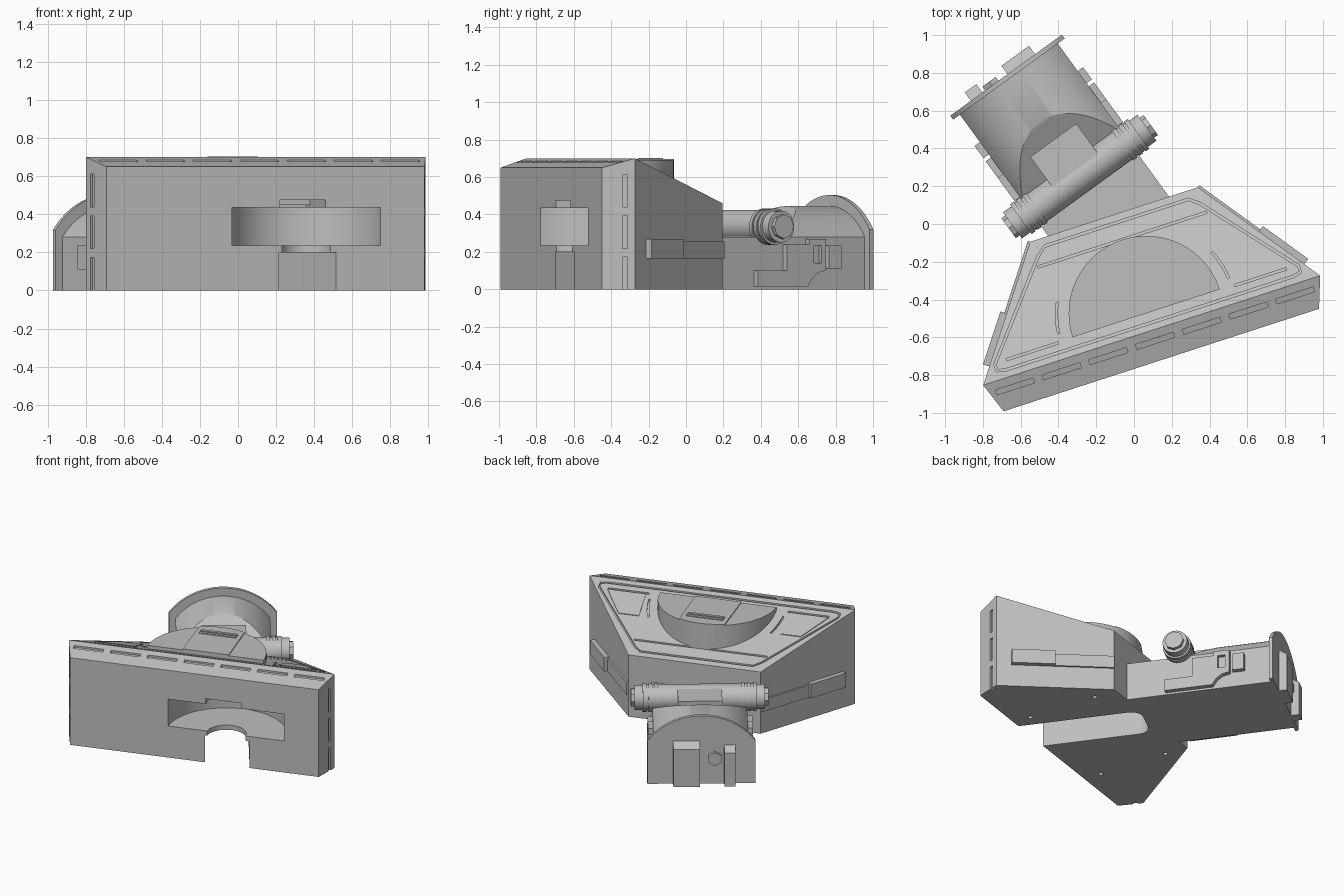
import bpy, bmesh
from math import sin, cos, pi, radians, sqrt
from mathutils import Matrix, Vector

cube = bpy.data.objects.get("Cube")
if cube:
    bpy.data.objects.remove(cube)

grey = bpy.data.materials.new("plain grey")
grey.use_nodes = True
COLOUR = (0.52, 0.52, 0.52, 1)
grey.diffuse_color = COLOUR
grey.node_tree.nodes["Principled BSDF"].inputs["Base Color"].default_value = COLOUR

# Two turned frames: one for the wedge housing, one for the barrel
HOUSING = Matrix.Translation((-0.081, -0.026, 0)) @ Matrix.Rotation(radians(18), 4, "Z")
BARREL = Matrix.Translation((-0.069, -0.05, 0)) @ Matrix.Rotation(radians(36), 4, "Z")


def make(name, rings, frame, closed=False):
    """Solid skinned over a list of equal rings of 3D points."""
    bm = bmesh.new()
    loops = [[bm.verts.new(p) for p in ring] for ring in rings]
    n = len(loops[0])
    pairs = list(zip(loops, loops[1:])) + ([(loops[-1], loops[0])] if closed else [])
    for a, b in pairs:
        for i in range(n):
            j = (i + 1) % n
            bm.faces.new((a[i], a[j], b[j], b[i]))
    if not closed:
        bm.faces.new(loops[0])
        bm.faces.new(loops[-1])
    bmesh.ops.recalc_face_normals(bm, faces=bm.faces)
    mesh = bpy.data.meshes.new(name)
    bm.to_mesh(mesh)
    bm.free()
    mesh.materials.append(grey)
    obj = bpy.data.objects.new(name, mesh)
    obj.matrix_world = frame
    bpy.context.collection.objects.link(obj)
    return obj


def height(z, x, y):
    return z(x, y) if callable(z) else z


def prism(name, pts, z0, z1, frame):
    """Upright prism; either height may follow a surface."""
    return make(name, [[(x, y, height(z, x, y)) for x, y in pts] for z in (z0, z1)], frame)


def box(name, x0, x1, y0, y1, z0, z1, frame):
    return prism(name, [(x0, y0), (x1, y0), (x1, y1), (x0, y1)], z0, z1, frame)


def arc(cx, cy, r, a0, a1, n):
    return [(cx + r * cos(radians(a0 + (a1 - a0) * i / n)),
             cy + r * sin(radians(a0 + (a1 - a0) * i / n))) for i in range(n + 1)]


def disc(name, x, y, r, z0, z1, frame, n=48):
    return prism(name, arc(x, y, r, 0, 360, n)[:-1], z0, z1, frame)


def ribbon(name, path, width, z0, z1, frame, closed=False):
    """Strip of constant width along a path."""
    rings = []
    n = len(path)
    for i, p in enumerate(path):
        a = path[(i - 1) % n] if closed or i > 0 else p
        b = path[(i + 1) % n] if closed or i < n - 1 else p
        t = (Vector(b) - Vector(a)).normalized()
        side = Vector((-t.y, t.x)) * width / 2
        l, r = Vector(p) + side, Vector(p) - side
        rings.append([(q.x, q.y, height(z, q.x, q.y)) for q, z in
                      ((l, z0), (r, z0), (r, z1), (l, z1))])
    return make(name, rings, frame, closed)


def edge_box(name, a, b, t0, t1, inner, outer, z0, z1, sign):
    """Box on a side wall, given by fractions along the wall."""
    a, b = Vector(a), Vector(b)
    t = (b - a).normalized()
    normal = Vector((t.y, -t.x))
    pts = [a.lerp(b, f) + normal * d for f, d in
           ((t0, inner), (t0, outer), (t1, outer), (t1, inner))]
    return prism(name, [(sign * p.x, p.y) for p in pts], z0, z1, HOUSING)


def cut(target, cutters):
    bpy.context.view_layer.objects.active = target
    for c in cutters:
        mod = target.modifiers.new("cut", "BOOLEAN")
        mod.operation, mod.solver, mod.object = "DIFFERENCE", "EXACT", c
        bpy.ops.object.modifier_apply(modifier=mod.name)
        bpy.data.objects.remove(c)


def smooth(obj, angle=30):
    bpy.ops.object.select_all(action="DESELECT")
    obj.select_set(True)
    bpy.context.view_layer.objects.active = obj
    bpy.ops.object.shade_smooth_by_angle(angle=radians(angle))


# Wedge housing with a front bevel and a deck falling to the rear
def deck(x, y, lift=0.0):
    if y < -0.565:
        return 0.65 + 0.05 * (y + 0.73) / 0.165 + lift
    return 0.70 - 0.372 * (y + 0.565) + lift


def above(x, y):
    return deck(x, y, 0.05)


def below(x, y):
    return deck(x, y, -0.013)


FRONT, MID, REAR = (0.878, -0.73), (0.938, -0.565), (0.467, 0.08)
half = [FRONT, MID, REAR]
outline = half + [(-x, y) for x, y in reversed(half)]
bm = bmesh.new()
low = [bm.verts.new((x, y, 0)) for x, y in outline]
top = [bm.verts.new((x, y, deck(x, y))) for x, y in outline]
bm.faces.new(low)
for i in range(6):
    j = (i + 1) % 6
    bm.faces.new((low[i], low[j], top[j], top[i]))
bm.faces.new((top[0], top[1], top[4], top[5]))
bm.faces.new((top[1], top[2], top[3], top[4]))
bmesh.ops.recalc_face_normals(bm, faces=bm.faces)
mesh = bpy.data.meshes.new("wedge_housing")
bm.to_mesh(mesh)
bm.free()
mesh.materials.append(grey)
housing = bpy.data.objects.new("wedge_housing", mesh)
housing.matrix_world = HOUSING
bpy.context.collection.objects.link(housing)


# Channel under the housing, running along the barrel axis
def channel():
    pts = [(-0.15, -1.0), (0.15, -1.0)] + arc(0.07, -0.02, 0.08, 0, 90, 6) + arc(-0.07, -0.02, 0.08, 90, 180, 6)
    return prism("channel_cutter", pts, -0.1, 0.2, BARREL)


cutters = [channel(),
           disc("cavity_cutter", 0.225, -0.73, 0.41, 0.235, 0.435, HOUSING, 64),
           disc("neck_cutter", 0.225, -0.73, 0.135, 0.15, 0.3, HOUSING),
           box("notch_cutter", 0.08, 0.33, -0.8, -0.4, 0.4, 0.475, HOUSING)]

# Bevel slots, corner slots and underside holes
for i in range(-3, 4):
    x = 0.26 * i
    cutters.append(box("slot_cutter", x - 0.105, x + 0.105, -0.637, -0.61, below, above, HOUSING))
for s in (1, -1):
    for z in (0.0, 0.22, 0.44):
        cutters.append(edge_box("slot_cutter", FRONT, MID, 0.62, 0.77, -0.013, 0.05, z - 0.001, z + 0.172, s))
    for y in (-0.6, -0.085):
        cutters.append(disc("hole_cutter", s * 0.45, y, 0.016, -0.05, 0.04, HOUSING, 16))

# Deck grooves
def rounded_trapezoid(wide, y0, narrow, y1):
    r = [(wide - 0.06, y0), (wide - 0.015, y0 + 0.01), (wide - 0.015, y0 + 0.045),
         (narrow + 0.02, y1 - 0.04), (narrow - 0.03, y1)]
    return r + [(-x, y) for x, y in reversed(r)]


cutters.append(ribbon("groove_cutter", rounded_trapezoid(0.86, -0.525, 0.43, 0.035), 0.013, below, above, HOUSING, True))
cutters.append(ribbon("groove_cutter", [(-0.47, -0.06), (0.47, -0.06)], 0.012, below, above, HOUSING))
for s in (1, -1):
    cutters.append(ribbon("groove_cutter", [(s * 0.49, -0.475), (s * 0.78, -0.475)], 0.012, below, above, HOUSING))
    path = [(s * x, y) for x, y in arc(0, -0.47, 0.475, 5, 25, 8)]
    cutters.append(ribbon("groove_cutter", path, 0.012, below, above, HOUSING))
cut(housing, cutters)
smooth(housing, 15)

# Raised half drum on the deck, with its centre strip and two bars
smooth(prism("half_drum", arc(0, -0.47, 0.41, 0, 180, 40), 0.45, 0.69, HOUSING))
strip = [(-0.163, -0.47), (0.163, -0.47)] + arc(0, -0.47, 0.41, 67, 113, 10)
prism("drum_strip", strip, 0.6, 0.697, HOUSING)
for i, y in enumerate((-0.155, -0.19)):
    box("drum_bar_%d" % (i + 1), -0.13, 0.13, y - 0.011, y + 0.011, 0.69, 0.703, HOUSING)

# Deck side panels and side wall rails
for s, side in ((1, "left"), (-1, "right")):
    panel = [(0.644, -0.268), (0.5, -0.268), (0.51, -0.462), (0.78, -0.462)]
    prism(side + "_deck_panel", [(s * x, y) for x, y in panel],
          below, lambda x, y: deck(x, y, 0.005), HOUSING)
    edge_box(side + "_rail_block", MID, REAR, 0.13, 0.5, -0.02, 0.035, 0.165, 0.27, s)
    edge_box(side + "_rail", MID, REAR, 0.5, 1.0, -0.02, 0.013, 0.165, 0.255, s)

# Barrel base, arched barrel with a sloped front, and end plate
base = box("barrel_base", -0.32, 0.32, -0.02, 1.015, 0, 0.28, BARREL)
cut(base, [channel()])


def arch(w, r, z0, n=32):
    a = [-w + 2 * w * i / n for i in range(n + 1)]
    return [(w, z0), (-w, z0)] + [(x, 0.052 + sqrt(r * r - x * x)) for x in a]


profile = arch(0.32, 0.393, 0.28)
smooth(make("barrel", [[(x, 0.43 + 1.82 * (z - 0.28), z) for x, z in profile],
                       [(x, 1.015, z) for x, z in profile]], BARREL))
plate = arch(0.365, 0.452, 0)
smooth(make("end_plate", [[(x, y, z) for x, z in plate] for y in (1.01, 1.035)], BARREL))
smooth(disc("base_disc", 0, 0.43, 0.3, 0.27, 0.286, BARREL))

# Fittings on the back of the end plate
def wedge(name, x0, x1, z):
    side = [(1.03, 0), (1.09, 0), (1.09, z - 0.04), (1.03, z)]
    make(name, [[(x, y, h) for y, h in side] for x in (x0, x1)], BARREL)


wedge("back_block", 0.01, 0.19, 0.32)
wedge("back_bar", -0.23, -0.155, 0.29)
nut = arc(-0.093, 0.19, 0.05, 30, 390, 6)[:-1]
make("back_nut", [[(x, y, z) for x, z in nut] for y in (1.03, 1.06)], BARREL)

# Stepped brackets and lugs on both sides of the barrel
bracket = [(0.28, 0.015), (0.28, 0.1), (0.47, 0.1), (0.47, 0.24), (0.62, 0.24), (0.62, 0.27),
           (0.73, 0.27), (0.73, 0.1), (0.68, 0.09), (0.64, 0.06), (0.61, 0.015)]
for s, side in ((1, "left"), (-1, "right")):
    b = make(side + "_bracket", [[(s * x, y, z) for y, z in bracket] for x in (0.31, 0.355)], BARREL)
    cut(b, [box("window_cutter", s * 0.33, s * 0.4, 0.65, 0.7, 0.14, 0.235, BARREL)])
    box(side + "_lug", s * 0.31, s * 0.355, 0.75, 0.83, 0.11, 0.235, BARREL)

# Cross tube with collars, end knobs and its support
def tube(name, x0, x1, r, n=32):
    ring = arc(0.372, 0.335, r, 0, 360, n)[:-1]
    smooth(make(name, [[(x, y, z) for y, z in ring] for x in (x0, x1)], BARREL), 40)


tube("cross_tube", -0.36, 0.36, 0.09)
for s, side in ((1, "left"), (-1, "right")):
    for i, x in enumerate((0.28, 0.32, 0.36)):
        tube("%s_collar_%d" % (side, i + 1), s * x, s * (x + 0.025), 0.097)
    tube(side + "_knob", s * 0.36, s * 0.44, 0.085)
    tube(side + "_knob_tip", s * 0.44, s * 0.465, 0.065, 8)
    box(side + "_tube_strut", s * 0.24, s * 0.3, 0.35, 0.39, 0.2, 0.3, BARREL)
box("tube_support", -0.15, 0.15, 0.372, 0.61, 0.27, 0.415, BARREL)
